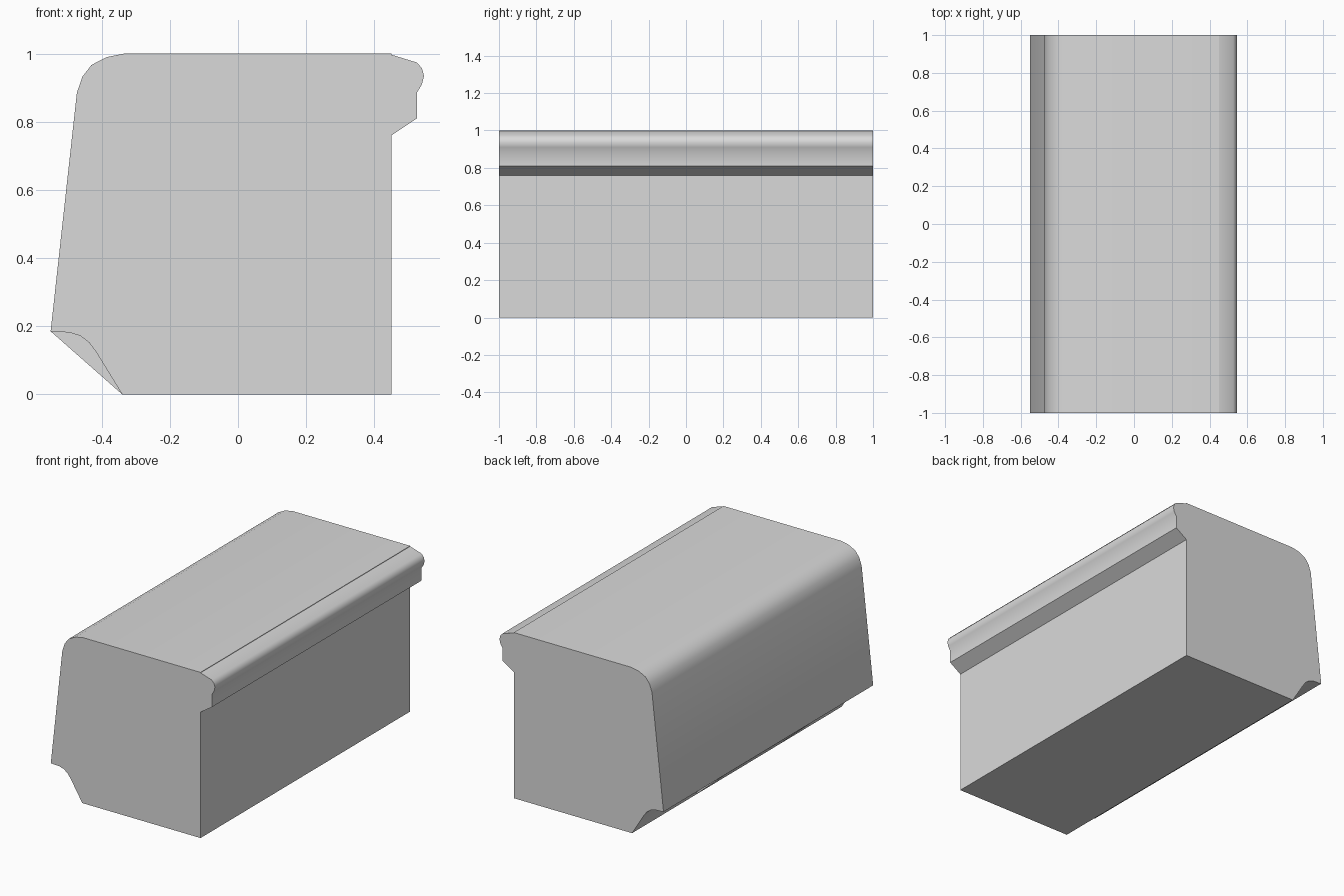
import bpy
import bmesh
from math import radians

cube = bpy.data.objects.get("Cube")
if cube:
    bpy.data.objects.remove(cube, do_unlink=True)

stone = bpy.data.materials.new("pale_grey")
stone.use_nodes = True
grey = (0.7, 0.7, 0.7, 1)
stone.diffuse_color = grey
stone.node_tree.nodes["Principled BSDF"].inputs["Base Color"].default_value = grey


def extrude_profile(name, points, y0, y1):
    """Extrude an x/z outline along y into a closed solid."""
    bm = bmesh.new()
    face = bm.faces.new([bm.verts.new((x, y0, z)) for x, z in points])
    moved = bmesh.ops.extrude_face_region(bm, geom=[face])["geom"]
    verts = [v for v in moved if isinstance(v, bmesh.types.BMVert)]
    bmesh.ops.translate(bm, verts=verts, vec=(0, y1 - y0, 0))
    bmesh.ops.recalc_face_normals(bm, faces=bm.faces)
    mesh = bpy.data.meshes.new(name)
    bm.to_mesh(mesh)
    bm.free()
    mesh.materials.append(stone)
    obj = bpy.data.objects.new(name, mesh)
    bpy.context.collection.objects.link(obj)
    bpy.ops.object.select_all(action="DESELECT")
    obj.select_set(True)
    bpy.context.view_layer.objects.active = obj
    bpy.ops.object.shade_smooth_by_angle(angle=radians(32))
    return obj


# Moulded lip on the right side
lip = [(0.45, 0.76), (0.525, 0.81), (0.525, 0.885), (0.54, 0.91), (0.546, 0.935),
       (0.54, 0.957), (0.525, 0.974), (0.45, 0.997)]
# Rounded top shoulder on the left side
shoulder = [(-0.335, 1.0), (-0.385, 0.99), (-0.43, 0.967), (-0.457, 0.932), (-0.473, 0.885)]
# Hollow under the left side
cove = [(-0.55, 0.185), (-0.535, 0.183), (-0.497, 0.182), (-0.463, 0.172),
        (-0.437, 0.152), (-0.415, 0.122), (-0.34, 0)]

# Main body
extrude_profile("moulded_block", [(0.45, 0)] + lip + [(0.45, 1.0)] + shoulder + cove, -1, 1)

# Filler inside the middle of the hollow
extrude_profile("cove_filler", cove, -0.4, 0.4)
